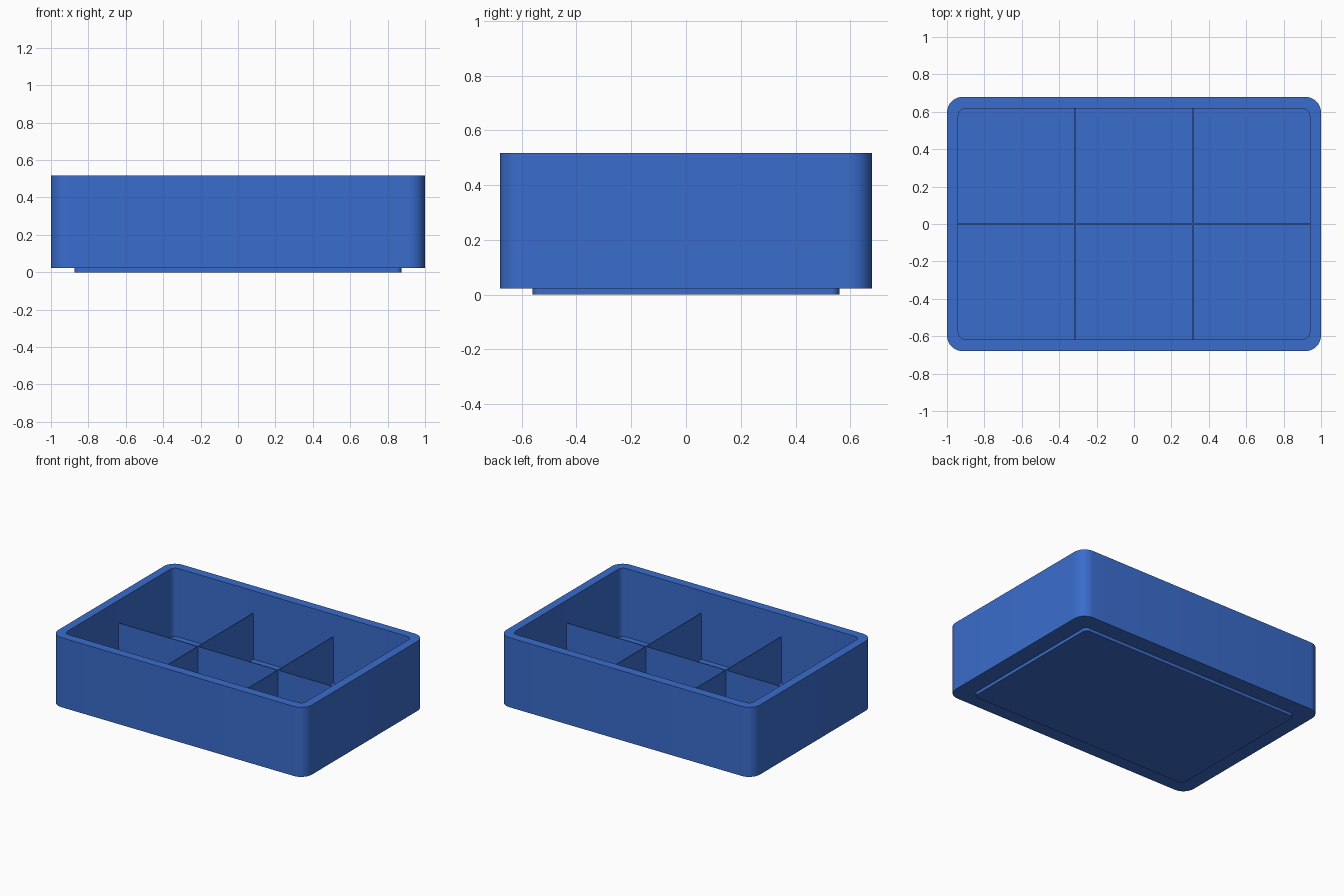
import bpy
import bmesh
import math

cube = bpy.data.objects.get("Cube")
if cube:
    bpy.data.objects.remove(cube, do_unlink=True)

BOTTOM, FLOOR, TOP = 0.022, 0.03, 0.518
INNER_X, INNER_Y = 0.94, 0.617
DIVIDER_TOP, THICK = 0.357, 0.008

# Single blue plastic
blue = bpy.data.materials.new("blue plastic")
blue.use_nodes = True
colour = (0.042, 0.152, 0.61, 1.0)
blue.diffuse_color = colour
blue.node_tree.nodes["Principled BSDF"].inputs["Base Color"].default_value = colour


def finish(bm, name, smooth=False):
    bmesh.ops.recalc_face_normals(bm, faces=bm.faces)
    mesh = bpy.data.meshes.new(name)
    bm.to_mesh(mesh)
    bm.free()
    mesh.materials.append(blue)
    obj = bpy.data.objects.new(name, mesh)
    bpy.context.collection.objects.link(obj)
    if smooth:
        bpy.ops.object.select_all(action='DESELECT')
        obj.select_set(True)
        bpy.context.view_layer.objects.active = obj
        bpy.ops.object.shade_smooth_by_angle(angle=math.radians(35))
    return obj


def rounded_ring(bm, hx, hy, r, z, steps=8):
    """Loop of vertices round a rectangle with rounded corners."""
    ring = []
    for k, (sx, sy) in enumerate([(1, 1), (-1, 1), (-1, -1), (1, -1)]):
        for i in range(steps + 1):
            a = math.pi / 2 * (k + i / steps)
            ring.append(bm.verts.new((sx * (hx - r) + r * math.cos(a),
                                      sy * (hy - r) + r * math.sin(a), z)))
    return ring


def loft(name, sections):
    """Skin a stack of rounded rectangles and cap both ends."""
    bm = bmesh.new()
    rings = [rounded_ring(bm, *s) for s in sections]
    n = len(rings[0])
    for a, b in zip(rings, rings[1:]):
        for i in range(n):
            j = (i + 1) % n
            bm.faces.new((a[i], a[j], b[j], b[i]))
    bm.faces.new(rings[0])
    bm.faces.new(rings[-1])
    return finish(bm, name, smooth=True)


def box(name, x0, x1, y0, y1, z0, z1):
    bm = bmesh.new()
    bmesh.ops.create_cube(bm, size=1)
    for v in bm.verts:
        v.co = (x1 if v.co.x > 0 else x0,
                y1 if v.co.y > 0 else y0,
                z1 if v.co.z > 0 else z0)
    return finish(bm, name)


# Open tray: outer wall, rim, inner wall and floor
loft("tray_body", [
    (1.0, 0.68, 0.085, BOTTOM),
    (1.0, 0.68, 0.085, TOP),
    (INNER_X, INNER_Y, 0.04, TOP),
    (INNER_X, INNER_Y, 0.04, FLOOR),
])

# Raised foot under the tray
loft("base_foot", [
    (0.875, 0.56, 0.03, 0.0),
    (0.875, 0.56, 0.03, BOTTOM + 0.003),
])

# Long divider down the middle
t = THICK / 2
box("long_divider", -INNER_X - 0.01, INNER_X + 0.01, -t, t,
    FLOOR - 0.002, DIVIDER_TOP)

# Short dividers on both sides of the long one
for x, side in ((-0.315, "right"), (0.315, "left")):
    box(f"front_{side}_divider", x - t, x + t, -INNER_Y - 0.01, -t,
        FLOOR - 0.002, DIVIDER_TOP)
    box(f"back_{side}_divider", x - t, x + t, t, INNER_Y + 0.01,
        FLOOR - 0.002, DIVIDER_TOP)
